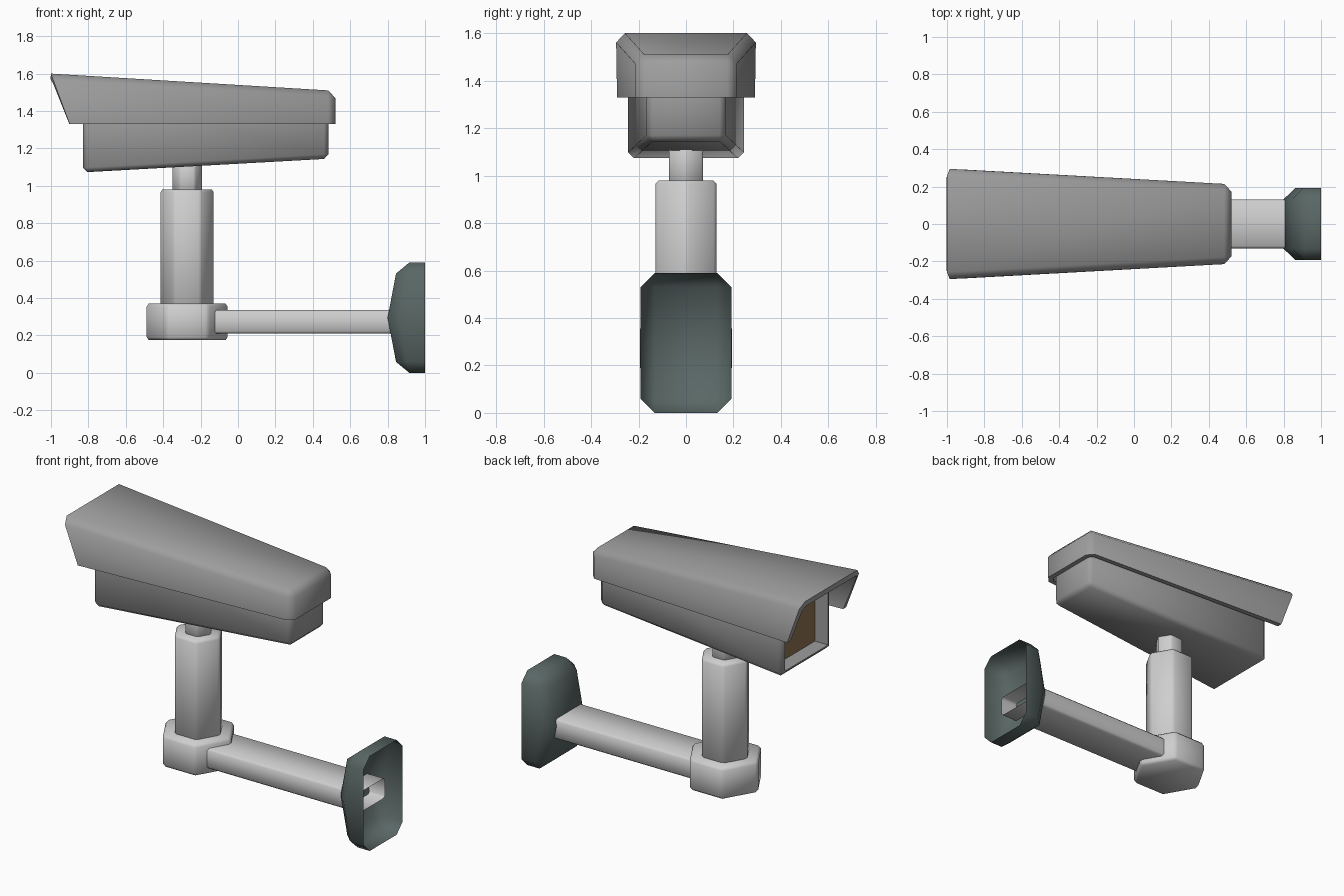
import bpy, bmesh
from math import radians, pi
from mathutils import Matrix

if "Cube" in bpy.data.objects:
    bpy.data.objects.remove(bpy.data.objects["Cube"], do_unlink=True)


def material(name, rgb):
    m = bpy.data.materials.new(name)
    m.use_nodes = True
    m.diffuse_color = (*rgb, 1)
    bsdf = next(n for n in m.node_tree.nodes if n.type == "BSDF_PRINCIPLED")
    bsdf.inputs["Base Color"].default_value = (*rgb, 1)
    return m


housing_grey = material("housing grey", (0.34, 0.34, 0.34))
pole_grey = material("pole light grey", (0.62, 0.62, 0.62))
mount_green = material("mount grey green", (0.10, 0.135, 0.13))
window_brown = material("window brown", (0.27, 0.17, 0.08))


def box(x0, x1, half_width, z0, z1):
    """Box whose corners can then be reshaped."""
    bm = bmesh.new()
    bmesh.ops.create_cube(bm, size=1)
    for v in bm.verts:
        v.co.x = x0 if v.co.x < 0 else x1
        v.co.y *= 2 * half_width
        v.co.z = z0 if v.co.z < 0 else z1
    return bm


def drop_faces(bm, test):
    bm.normal_update()
    faces = [f for f in bm.faces if test(f.normal)]
    bmesh.ops.delete(bm, geom=faces, context="FACES")


def chamfer(bm, width):
    """Cut every sharp edge, leaving open borders alone."""
    bm.normal_update()
    edges = [e for e in bm.edges if e.is_manifold and e.calc_face_angle() > radians(30)]
    bmesh.ops.bevel(bm, geom=edges, offset=width, segments=1, affect="EDGES", clamp_overlap=True)


def finish(bm, name, mats, thickness=0):
    mesh = bpy.data.meshes.new(name)
    bm.to_mesh(mesh)
    bm.free()
    ob = bpy.data.objects.new(name, mesh)
    bpy.context.collection.objects.link(ob)
    for m in mats:
        mesh.materials.append(m)
    bpy.ops.object.select_all(action="DESELECT")
    ob.select_set(True)
    bpy.context.view_layer.objects.active = ob
    if thickness:
        solid = ob.modifiers.new("thickness", "SOLIDIFY")
        solid.thickness = thickness
        solid.offset = -1
        bpy.ops.object.modifier_apply(modifier=solid.name)
    bpy.ops.object.shade_smooth_by_angle(angle=radians(50))
    return ob


def hex_post(name, radius, z0, z1, bevel):
    bm = bmesh.new()
    place = Matrix.Translation((-0.272, 0, (z0 + z1) / 2)) @ Matrix.Rotation(pi / 2, 4, "Z")
    bmesh.ops.create_cone(bm, cap_ends=True, segments=6, radius1=radius, radius2=radius,
                          depth=z1 - z0, matrix=place)
    chamfer(bm, bevel)
    finish(bm, name, [pole_grey])


# Sun hood: tapered shell, open below and at the lens end
bm = box(-1, 0.52, 0.295, 1.33, 1.6)
for v in bm.verts:
    top = v.co.z > 1.5
    if v.co.x > 0:
        v.co.y *= 0.72
        v.co.z = 1.508 if top else 1.33
    elif not top:
        v.co.x = -0.9
        v.co.y *= 0.985
drop_faces(bm, lambda n: n.z < -0.9 or n.x < -0.8)
chamfer(bm, 0.038)
finish(bm, "sun_hood", [housing_grey], 0.032)

# Camera body: tapered box with a recessed window
bm = box(-0.83, 0.485, 0.245, 1.072, 1.55)
for v in bm.verts:
    if v.co.x > 0:
        v.co.y *= 0.68
        v.co.z = 1.145 if v.co.z < 1.3 else 1.465
chamfer(bm, 0.025)
bm.normal_update()
front = min(bm.faces, key=lambda f: f.calc_center_median().x)
bmesh.ops.inset_individual(bm, faces=[front], thickness=0.012)
bmesh.ops.inset_individual(bm, faces=[front], thickness=0, depth=-0.09)
front.material_index = 1
finish(bm, "camera_body", [housing_grey, window_brown])

# Upright post
hex_post("neck", 0.083, 0.96, 1.13, 0.008)
hex_post("column", 0.149, 0.35, 0.98, 0.014)
hex_post("collar", 0.224, 0.175, 0.37, 0.016)

# Open-ended arm tube
bm = box(-0.2, 0.92, 0.13, 0.21, 0.335)
drop_faces(bm, lambda n: abs(n.x) > 0.9)
chamfer(bm, 0.012)
finish(bm, "arm", [pole_grey])

# Wall mount: hollow cup with a ridge across its face
bm = box(0.8, 1, 0.192, 0, 0.59)
drop_faces(bm, lambda n: n.x > 0.9)
bmesh.ops.bisect_plane(bm, geom=bm.verts[:] + bm.edges[:] + bm.faces[:],
                       plane_co=(0, 0, 0.295), plane_no=(0, 0, 1))
for v in bm.verts:
    if v.co.x < 0.9 and abs(v.co.z - 0.295) > 0.1:
        v.co.x = 0.856
chamfer(bm, 0.06)
finish(bm, "wall_mount", [mount_green])
